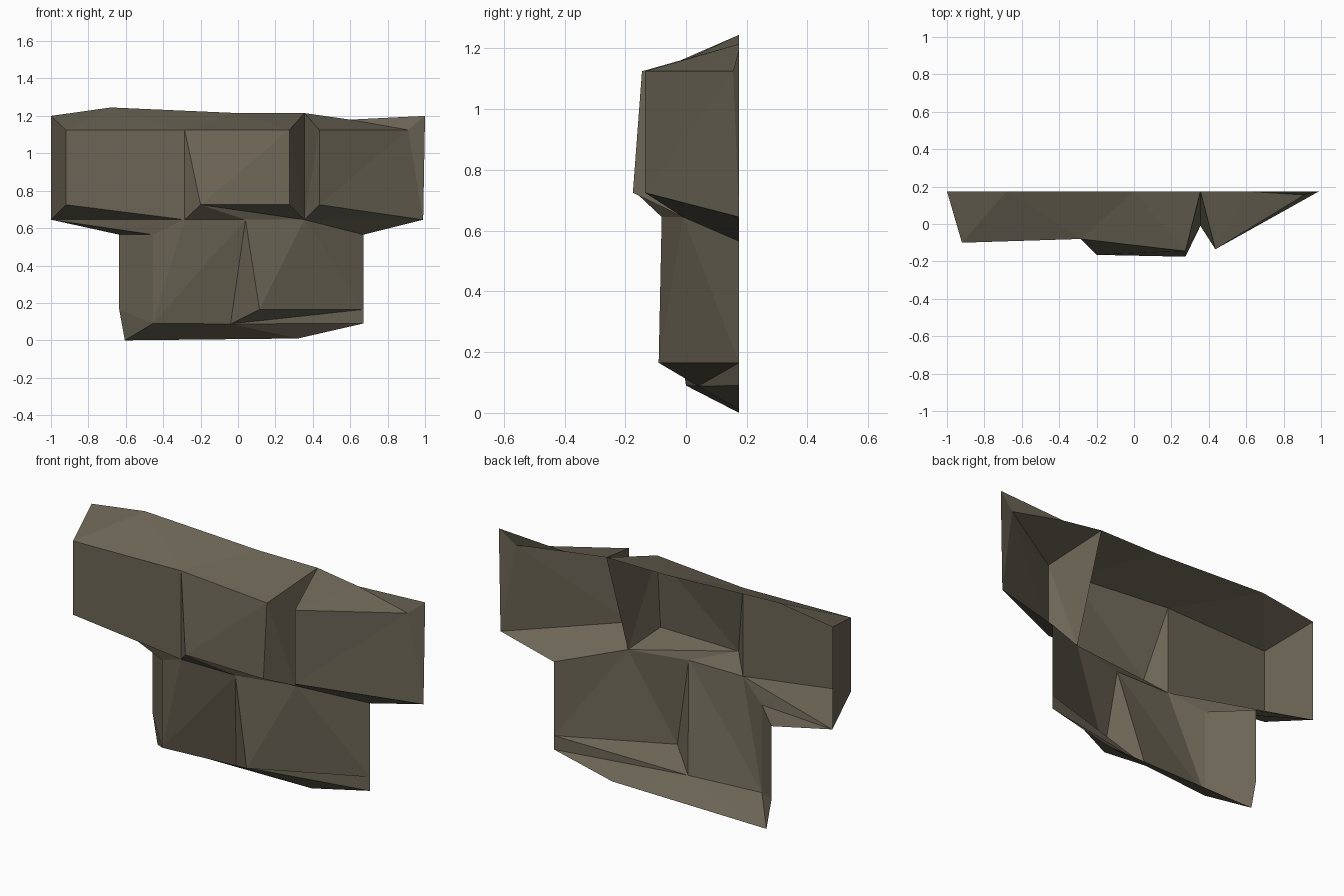
import bpy, bmesh
from mathutils import Vector

if "Cube" in bpy.data.objects:
    bpy.data.objects.remove(bpy.data.objects["Cube"])

stone = bpy.data.materials.new("weathered brown stone")
stone.use_nodes = True
colour = (0.15, 0.13, 0.092, 1)
stone.diffuse_color = colour
stone.node_tree.nodes["Principled BSDF"].inputs["Base Color"].default_value = colour

BACK = 0.175           # open rear plane
TOP, LOW = 1.125, 0.725  # front edges of the upper course
SEAM = 0.645           # joint between the courses

# Rim corners on the open rear plane (x, z)
rim = dict(
    top_left=(-1, 1.2), peak=(-.68, 1.245), crest=(0, 1.215), notch=(.355, 1.215),
    dip=(.6, 1.18), top_right=(1, 1.2), end_right=(.99, SEAM), end_left=(-1, SEAM),
    wall_left=(-.635, .565), heel_left=(-.635, .165), foot_left=(-.605, 0),
    foot_right=(.32, .01), toe_right=(.67, .09), heel_right=(.67, .165),
    wall_right=(.67, .565))
P = {name: Vector((x, BACK, z)) for name, (x, z) in rim.items()}

# Chipped front corners (x, y, z)
front = dict(
    a_top=(-.92, -.1, TOP), a_low=(-.92, -.1, LOW),
    b_top=(-.285, -.08, TOP), b_seam=(-.285, -.08, SEAM), b_low=(-.2, -.165, LOW),
    c_top=(.275, -.145, TOP), c_low=(.275, -.175, LOW), groove=(.355, -.01, SEAM),
    d_top=(.435, -.135, TOP), d_low=(.435, -.135, LOW), e_top=(.91, .155, TOP),
    f_top=(-.455, 0, .565), f_low=(-.455, 0, .09), g_top=(.04, -.08, SEAM),
    g_low=(-.04, .04, .088), h_low=(.115, -.09, .165))
P.update({name: Vector(co) for name, co in front.items()})


def make_stone(name, facets):
    """Join named corners into flat facets that face away from the stone's core."""
    bm = bmesh.new()
    verts = {}
    for facet in facets:
        for key in facet.split():
            if key not in verts:
                verts[key] = bm.verts.new(P[key])
        bm.faces.new([verts[key] for key in facet.split()])
    bmesh.ops.triangulate(bm, faces=[f for f in bm.faces if len(f.verts) > 3])
    core = sum((v.co for v in bm.verts), Vector()) / len(bm.verts)
    core.y = BACK
    bm.normal_update()
    for face in bm.faces:
        if face.normal.dot(face.calc_center_median() - core) < 0:
            face.normal_flip()
    mesh = bpy.data.meshes.new(name)
    bm.to_mesh(mesh)
    bm.free()
    mesh.materials.append(stone)
    bpy.context.collection.objects.link(bpy.data.objects.new(name, mesh))


# Upper course
make_stone("upper_right_stone", [
    "a_top b_top b_seam a_low", "a_top a_low end_left top_left",
    "top_left peak a_top", "peak b_top a_top", "peak crest b_top",
    "end_left a_low b_seam"])
make_stone("upper_middle_stone", [
    "b_top c_top c_low b_low", "b_top b_low b_seam",
    "crest c_top b_top", "crest notch c_top", "c_top notch groove c_low",
    "b_low c_low groove", "b_low groove g_top", "b_low g_top b_seam"])
make_stone("upper_left_stone", [
    "d_top e_top end_right d_low", "e_top top_right end_right",
    "notch dip d_top", "dip e_top d_top", "dip top_right e_top",
    "notch d_top d_low groove", "d_low end_right groove"])

# Lower course
make_stone("lower_right_stone", [
    "f_low g_low g_top", "f_low g_top b_seam", "f_low b_seam f_top",
    "wall_left f_top f_low heel_left", "heel_left f_low foot_left",
    "end_left b_seam f_top", "end_left f_top wall_left",
    "f_low foot_left foot_right g_low"])
make_stone("lower_left_stone", [
    "g_top groove h_low", "groove heel_right h_low", "groove wall_right heel_right",
    "g_top h_low g_low", "h_low heel_right g_low",
    "g_low heel_right toe_right", "g_low toe_right foot_right",
    "groove end_right wall_right"])
